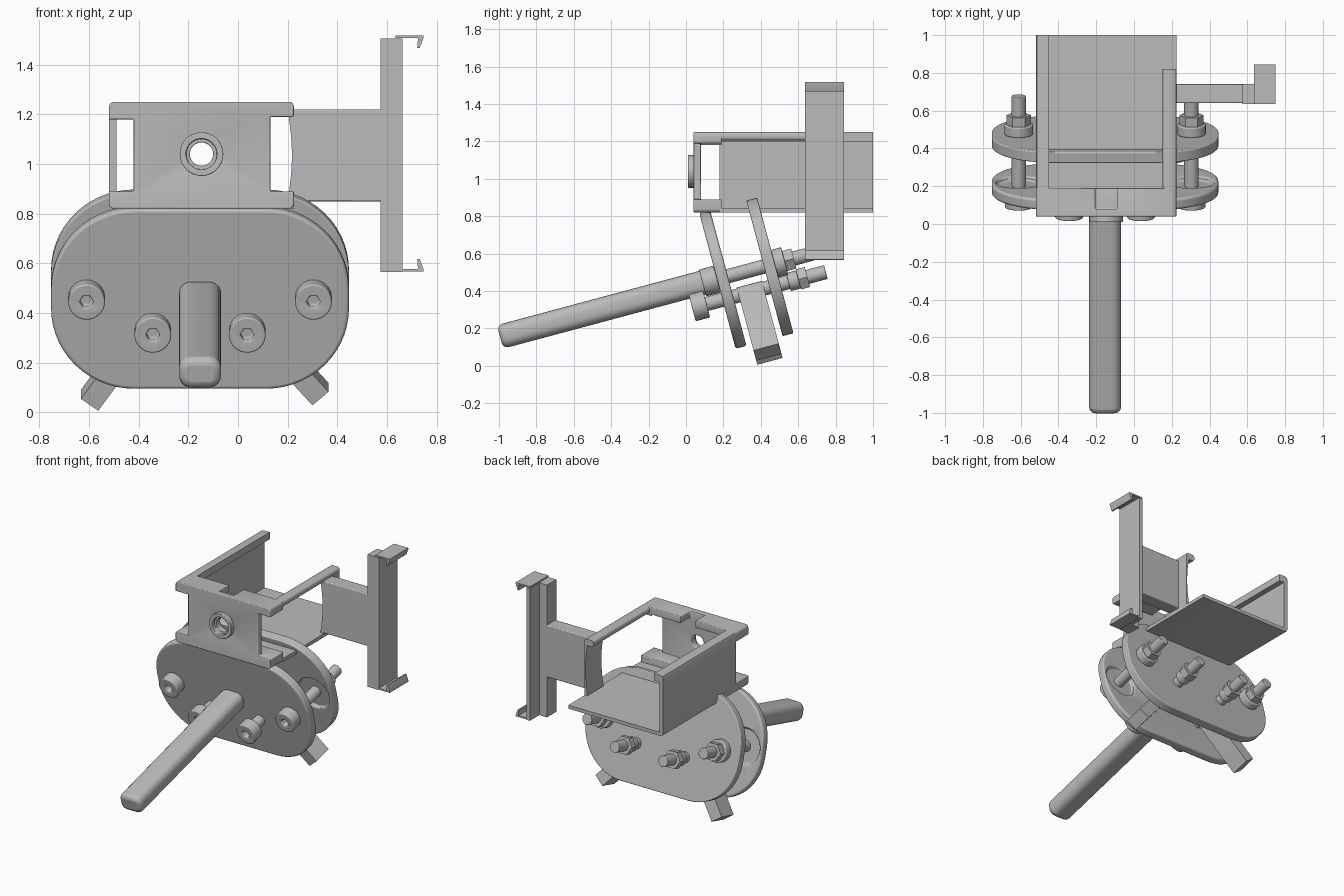
import bpy, bmesh, math
from mathutils import Matrix, Vector

cube = bpy.data.objects.get("Cube")
if cube:
    bpy.data.objects.remove(cube)

grey = bpy.data.materials.new("plain_grey")
grey.use_nodes = True
GREY = (0.5, 0.5, 0.5, 1)
grey.diffuse_color = GREY
grey.node_tree.nodes["Principled BSDF"].inputs["Base Color"].default_value = GREY

# Tilted frame of the clamp: local y runs along the bolts, local z up the plates
TILT = Matrix.Translation((-0.153, 0, 0)) @ Matrix.Rotation(math.radians(15), 4, 'X')
WORLD = Matrix.Identity(4)


def finish(name, bm, frame, bevel=0.0, cutters=()):
    bmesh.ops.recalc_face_normals(bm, faces=bm.faces[:])
    mesh = bpy.data.meshes.new(name)
    bm.to_mesh(mesh)
    bm.free()
    ob = bpy.data.objects.new(name, mesh)
    bpy.context.collection.objects.link(ob)
    ob.matrix_world = frame
    mesh.materials.append(grey)
    for c in cutters:
        m = ob.modifiers.new("cut", 'BOOLEAN')
        m.operation, m.object, m.solver = 'DIFFERENCE', c, 'EXACT'
    if bevel:
        m = ob.modifiers.new("round", 'BEVEL')
        m.width, m.segments, m.limit_method = bevel, 3, 'ANGLE'
        m.angle_limit = math.radians(50)
    bpy.ops.object.select_all(action='DESELECT')
    ob.select_set(True)
    bpy.context.view_layer.objects.active = ob
    bpy.ops.object.shade_smooth_by_angle(angle=math.radians(35))
    return ob


def prism(name, pts, y0, y1, frame=WORLD, bevel=0.0, cutters=()):
    """Extrude an x-z outline from y0 to y1."""
    bm = bmesh.new()
    face = bm.faces.new([bm.verts.new((x, y0, z)) for x, z in pts])
    new = bmesh.ops.extrude_face_region(bm, geom=[face])["geom"]
    bmesh.ops.translate(bm, vec=(0, y1 - y0, 0),
                        verts=[g for g in new if isinstance(g, bmesh.types.BMVert)])
    return finish(name, bm, frame, bevel, cutters)


def rounded(x0, x1, z0, z1, r, n=5):
    """Outline of a rectangle with round corners."""
    pts = []
    for i, (cx, cz) in enumerate([(x1 - r, z1 - r), (x0 + r, z1 - r),
                                  (x0 + r, z0 + r), (x1 - r, z0 + r)]):
        for k in range(n + 1):
            a = math.pi / 2 * (i + k / n)
            pts.append((cx + r * math.cos(a), cz + r * math.sin(a)))
    return pts


def ngon(x, z, r, n=32):
    return [(x + r * math.cos(math.tau * k / n), z + r * math.sin(math.tau * k / n))
            for k in range(n)]


def box(name, x0, x1, y0, y1, z0, z1, bevel=0.0):
    return prism(name, [(x0, z0), (x1, z0), (x1, z1), (x0, z1)], y0, y1, bevel=bevel)


def as_cutter(ob):
    ob.hide_render = True
    ob.hide_set(True)
    ob.display_type = 'WIRE'
    return ob


# Clamp plates with recesses on their inner faces around the outer bolts
OUTER, INNER = 0.457, 0.19
UP, LOW = 0.405, 0.291
recesses = [as_cutter(prism("recess_cutter", ngon(s * OUTER, UP, 0.12), 0.315, 0.565, TILT))
            for s in (-1, 1)]
plate = rounded(-0.6, 0.6, 0.02, 0.77, 0.335, 14)
prism("front_plate", plate, 0.28, 0.34, TILT, 0.016, recesses)
prism("back_plate", plate, 0.54, 0.60, TILT, 0.006, recesses)

# Handle
prism("handle", rounded(-0.085, 0.085, 0.342, 0.472, 0.05), -0.92, 0.30, TILT, 0.03)


# Bolts with socket heads, washers and nuts
def bolt(x, z, head, nut, tail, washer):
    socket = as_cutter(prism("socket_cutter", ngon(x, z, 0.028, 6), head - 0.02, head + 0.05, TILT))
    prism("bolt_head", ngon(x, z, 0.074), head, head + 0.08, TILT, 0.006, [socket])
    prism("bolt_shaft", ngon(x, z, 0.038, 24), head + 0.07, tail, TILT, 0.004)
    prism("nut", ngon(x, z, 0.064, 6), nut, nut + 0.05, TILT)
    prism("washer", ngon(x, z, washer), nut - 0.055, nut, TILT, 0.006)


for s in (-1, 1):
    bolt(s * OUTER, UP, 0.2, 0.655, 0.81, 0.076)
    bolt(s * INNER, LOW, 0.112, 0.70, 0.852, 0.05)

# Gripping fingers swinging from the inner bolts
for s, ex, ez in ((-1, -0.445, -0.068), (1, 0.485, -0.042)):
    pivot = Vector((s * INNER, LOW))
    along = (Vector((ex, ez)) - pivot).normalized()
    side = Vector((-along.y, along.x)) * 0.043
    tip = Vector((ex, ez))
    arc = [pivot + side * math.cos(a) - along * 0.043 * math.sin(a)
           for a in (math.pi * k / 10 for k in range(11))]
    prism("finger", [tuple(p) for p in [tip + side] + arc + [tip - side]], 0.37, 0.51, TILT)

# Cradle: floor, side wall and top lip in one channel
X0, X1, Z0, Z1 = -0.52, 0.225, 0.82, 1.25
prism("cradle_channel", [(X1, Z0), (X1, 0.845), (-0.49, 0.845), (-0.49, 1.2), (-0.45, 1.2),
                         (-0.45, Z1), (-0.5, Z1), (-0.514, 1.244), (X0, 1.23),
                         (X0, 0.84), (-0.514, 0.826), (-0.5, Z0)], 0.18, 1.0)

# Cradle front with open corners, bore and a notch in the top lip
cuts = [as_cutter(box("opening_cutter", *b)) for b in (
    (-0.7, -0.42, -0.1, 0.4, 0.89, 1.18),
    (0.13, 0.4, -0.1, 0.4, 0.89, 1.19),
    (-0.43, 0.14, 0.08, 0.4, 0.89, 1.2),
    (-0.205, -0.09, 0.08, 0.4, 1.1, 1.4))]
bore = as_cutter(prism("bore_cutter", ngon(-0.147, 1.04, 0.047), -0.2, 0.3))
counterbore = as_cutter(prism("counterbore_cutter", ngon(-0.147, 1.04, 0.062), -0.2, 0.035))
prism("cradle_front", rounded(X0, X1, Z0, Z1, 0.02), 0.04, 0.19, bevel=0.012,
      cutters=cuts + [bore])
prism("bore_collar", ngon(-0.147, 1.04, 0.088), 0.01, 0.06, bevel=0.004,
      cutters=[bore, counterbore])

# Top rail and hollowed end post on the open side
prism("top_rail", rounded(0.152, X1, 1.205, Z1, 0.018), 0.18, 0.82)
hollow = [(0.2 + 0.017 * math.cos(math.pi / 2 * (k / 8 - 1)), 1.035 + 0.185 * (k / 8 - 1))
          for k in range(17)]
prism("rail_post", hollow + [(X1, 1.22), (X1, 0.84)], 0.64, 0.82)
prism("side_arm", hollow + [(0.59, 1.22), (0.59, 0.85)], 0.64, 0.74, bevel=0.006)

# Upright holder with hooked ends
box("upright", 0.575, 0.662, 0.635, 0.74, 0.565, 1.505)
box("upright_flange", 0.635, 0.662, 0.635, 0.845, 0.565, 1.505)
hook = [(0.635, 0.475), (0.725, 0.475), (0.722, 0.435), (0.732, 0.435),
        (0.748, 0.478), (0.748, 0.485), (0.635, 0.485)]
for name, s in (("top_hook", 1), ("bottom_hook", -1)):
    prism(name, [(x, 1.0425 + s * (z - 0.01)) for x, z in hook], 0.635, 0.845)
